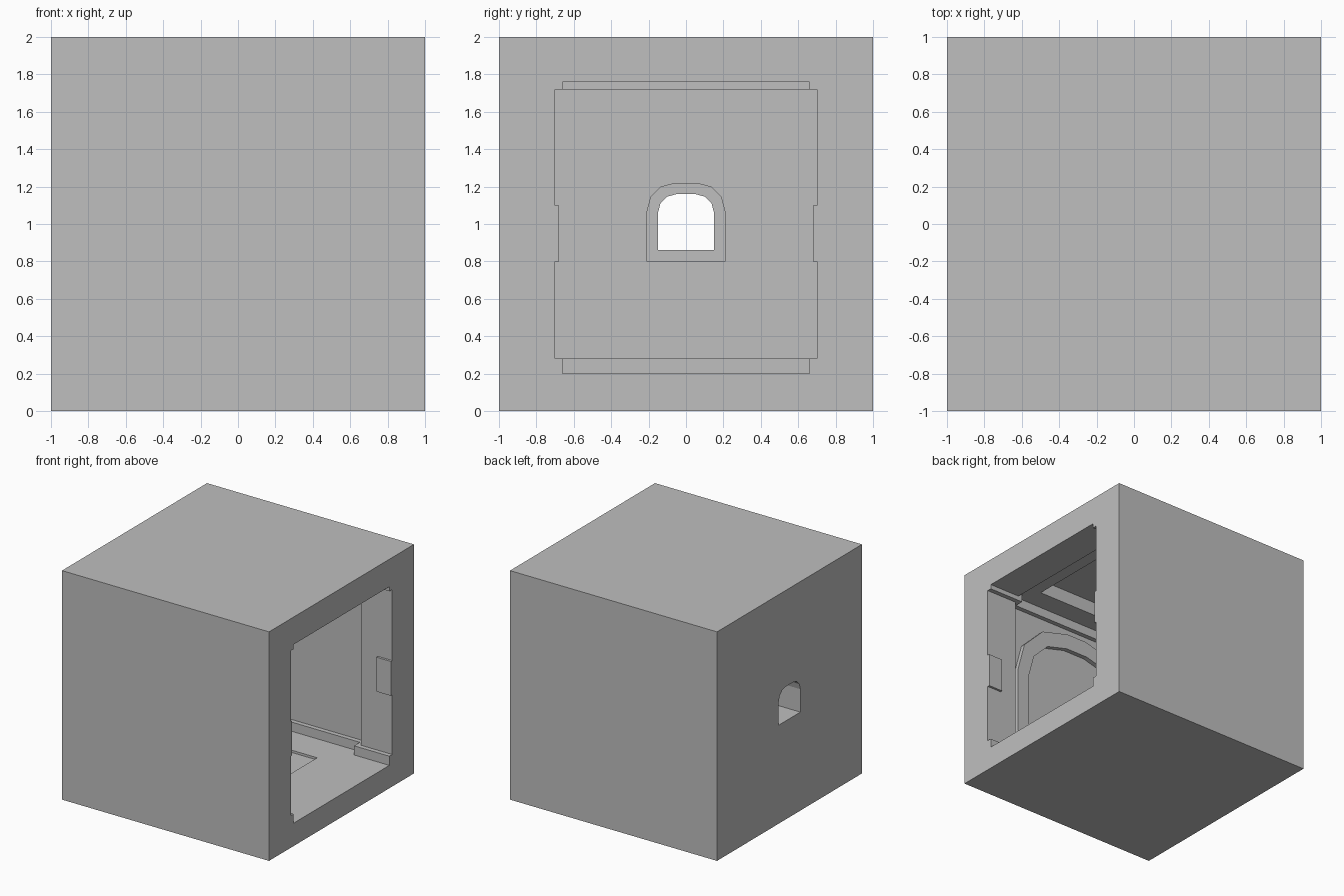
import bpy, bmesh, math

old = bpy.data.objects.get("Cube")
if old:
    bpy.data.objects.remove(old, do_unlink=True)

stone = bpy.data.materials.new("light_grey_stone")
stone.use_nodes = True
GREY = (0.52, 0.52, 0.52, 1)
stone.diffuse_color = GREY
stone.node_tree.nodes["Principled BSDF"].inputs["Base Color"].default_value = GREY


def finish(name, bm):
    bmesh.ops.recalc_face_normals(bm, faces=bm.faces)
    mesh = bpy.data.meshes.new(name)
    bm.to_mesh(mesh)
    bm.free()
    mesh.materials.append(stone)
    ob = bpy.data.objects.new(name, mesh)
    bpy.context.scene.collection.objects.link(ob)
    return ob


def box(name, xs, ys, zs):
    bm = bmesh.new()
    bmesh.ops.create_cube(bm, size=1)
    for v in bm.verts:
        v.co = [r[0] if c < 0 else r[1] for c, r in zip(v.co, (xs, ys, zs))]
    return finish(name, bm)


def arch_points(half, bottom, top, radius):
    """Rectangle with its upper corners rounded in three steps."""
    right = [(half, bottom)]
    for i in range(4):
        a = math.radians(30 * i)
        right.append((half - radius + radius * math.cos(a),
                      top - radius + radius * math.sin(a)))
    return right + [(-u, z) for u, z in reversed(right)]


def place(axis, u, z, d):
    return (d, u, z) if axis == "x" else (u, d, z)


def extrude(bm, axis, depth):
    res = bmesh.ops.extrude_face_region(bm, geom=bm.faces[:])
    moved = [g for g in res["geom"] if isinstance(g, bmesh.types.BMVert)]
    bmesh.ops.translate(bm, verts=moved, vec=place(axis, 0, 0, depth))


def arch_prism(name, axis, pts, d0, depth):
    bm = bmesh.new()
    bm.faces.new([bm.verts.new(place(axis, u, z, d0)) for u, z in pts])
    extrude(bm, axis, depth)
    return finish(name, bm)


def arch_frame(name, axis, outer, inner, d0, depth, closed):
    bm = bmesh.new()
    o, i = [[bm.verts.new(place(axis, u, z, d0)) for u, z in p] for p in (outer, inner)]
    n = len(o)
    for k in range(n if closed else n - 1):
        j = (k + 1) % n
        bm.faces.new((o[k], o[j], i[j], i[k]))
    extrude(bm, axis, depth)
    return finish(name, bm)


# Main dimensions
WALL, JAMB, DOOR, TRIM = 0.78, 0.70, 0.70, 0.04
FLOOR, CEIL, SOFFIT = 0.20, 1.80, 1.76
window_inner = arch_points(0.15, 0.86, 1.16, 0.10)
window_outer = arch_points(0.21, 0.80, 1.22, 0.15)

# Hollow block: room, doorway, ceiling coffer, floor recess and window
shell = box("room_shell", (-1, 1), (-1, 1), (0, 2))
cutters = [
    box("room_cut", (-WALL, DOOR), (-WALL, WALL), (FLOOR, CEIL)),
    box("doorway_cut", (0.5, 1.1), (-JAMB, JAMB), (FLOOR, SOFFIT)),
    box("coffer_cut", (-0.55, 0.55), (-0.55, 0.55), (1.7, 1.92)),
    box("floor_cut", (-0.45, 0.45), (-0.45, 0.45), (0.18, 0.3)),
    arch_prism("window_cut", "x", window_inner, -1.1, 0.4),
]
for c in cutters:
    c.hide_render = True
    mod = shell.modifiers.new(c.name, "BOOLEAN")
    mod.operation, mod.solver, mod.object = "DIFFERENCE", "EXACT", c
graph = bpy.context.evaluated_depsgraph_get()
carved = bpy.data.meshes.new_from_object(shell.evaluated_get(graph))
shell.modifiers.clear()
shell.data = carved
for c in cutters:
    bpy.data.objects.remove(c, do_unlink=True)

# Skirting at the floor and cornice at the ceiling
for trim, z0, z1, jamb_top in (("skirting", FLOOR, 0.28, 0.28),
                               ("cornice", 1.72, CEIL, SOFFIT)):
    box(trim + "_window_wall", (-WALL, -WALL + TRIM), (-WALL + TRIM, WALL - TRIM), (z0, z1))
    for side, s in (("back", 1), ("front", -1)):
        def span(a, b):
            return sorted((s * a, s * b))
        box(f"{trim}_{side}_wall", (-WALL, DOOR), span(WALL - TRIM, WALL), (z0, z1))
        box(f"{trim}_{side}_corner", (DOOR - TRIM, DOOR),
            span(JAMB - TRIM, WALL - TRIM), (z0, z1))
        box(f"{trim}_{side}_jamb", (DOOR, 1), span(JAMB - TRIM, JAMB), (z0, jamb_top))

# Latch plates on the door jambs
for side, s in (("back", 1), ("front", -1)):
    box(f"jamb_plate_{side}", (0.86, 1), sorted((s * 0.68, s * JAMB)), (0.8, 1.1))

# Raised surrounds of the window and of the blind arch
arch_frame("window_surround", "x", window_outer, window_inner, -WALL, 0.03, True)
arch_frame("blind_arch_surround", "y", arch_points(0.64, 0.28, 1.65, 0.54),
           arch_points(0.52, 0.28, 1.51, 0.41), -WALL, TRIM, False)
